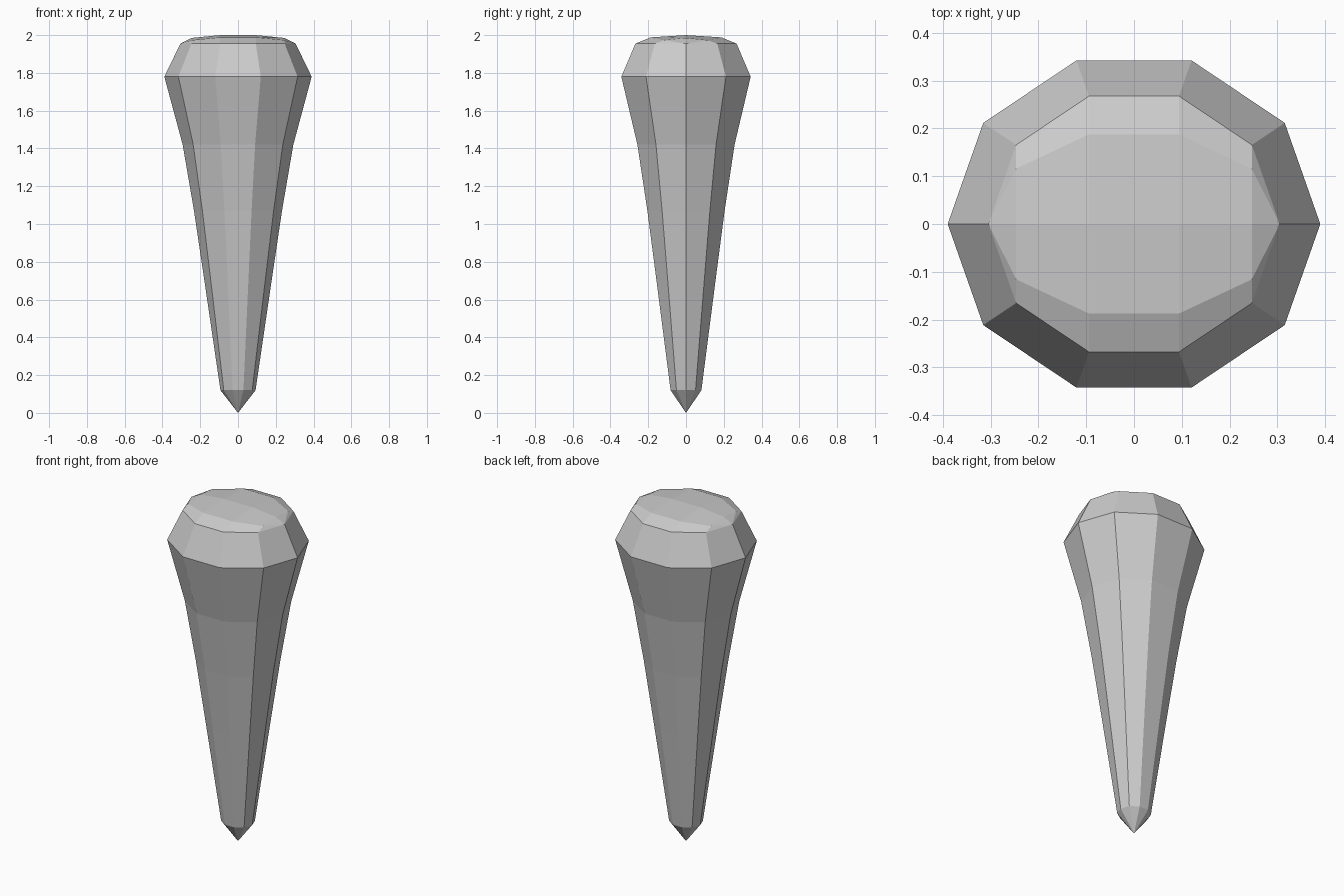
import bpy, bmesh, math

if "Cube" in bpy.data.objects:
    bpy.data.objects.remove(bpy.data.objects["Cube"])

SIDES = 10
RATIO = 0.923  # depth / width of the oval cross-section
# (height, half width) from just above the tip up to the crown rim
PROFILE = [(0.12, 0.093), (0.70, 0.178), (1.07, 0.233),
           (1.42, 0.293), (1.78, 0.39), (1.955, 0.305)]

bm = bmesh.new()

# Faceted tapering shaft
rings = []
for z, r in PROFILE:
    angles = [2 * math.pi * k / SIDES for k in range(SIDES)]
    rings.append([bm.verts.new((r * math.cos(a), r * RATIO * math.sin(a), z)) for a in angles])
for low, high in zip(rings, rings[1:]):
    for k in range(SIDES):
        n = (k + 1) % SIDES
        bm.faces.new((low[k], low[n], high[n], high[k]))

# Pointed tip
tip = bm.verts.new((0, 0, 0))
for k in range(SIDES):
    bm.faces.new((tip, rings[0][(k + 1) % SIDES], rings[0][k]))

# Slightly domed crown, made of strips running front to back
rim = rings[-1]
columns = []
for k in (1, 2, 3, 4):
    x, y = rim[k].co.x, rim[k].co.y
    z_edge, z_mid = (1.973, 1.985) if k in (1, 4) else (1.988, 2.0)
    inner = [bm.verts.new((x, y * s, z))
             for s, z in ((0.7, z_edge), (0, z_mid), (-0.7, z_edge))]
    columns.append([rim[k], *inner, rim[SIDES - k]])
for a, b in zip(columns, columns[1:]):
    for i in range(4):
        bm.faces.new((a[i], b[i], b[i + 1], a[i + 1]))
for apex, col in ((rim[0], columns[0]), (rim[5], columns[-1])):
    for i in range(4):
        bm.faces.new((apex, col[i], col[i + 1]))

bmesh.ops.recalc_face_normals(bm, faces=bm.faces)
mesh = bpy.data.meshes.new("tapered_spike")
bm.to_mesh(mesh)
bm.free()
bpy.context.collection.objects.link(bpy.data.objects.new("tapered_spike", mesh))
